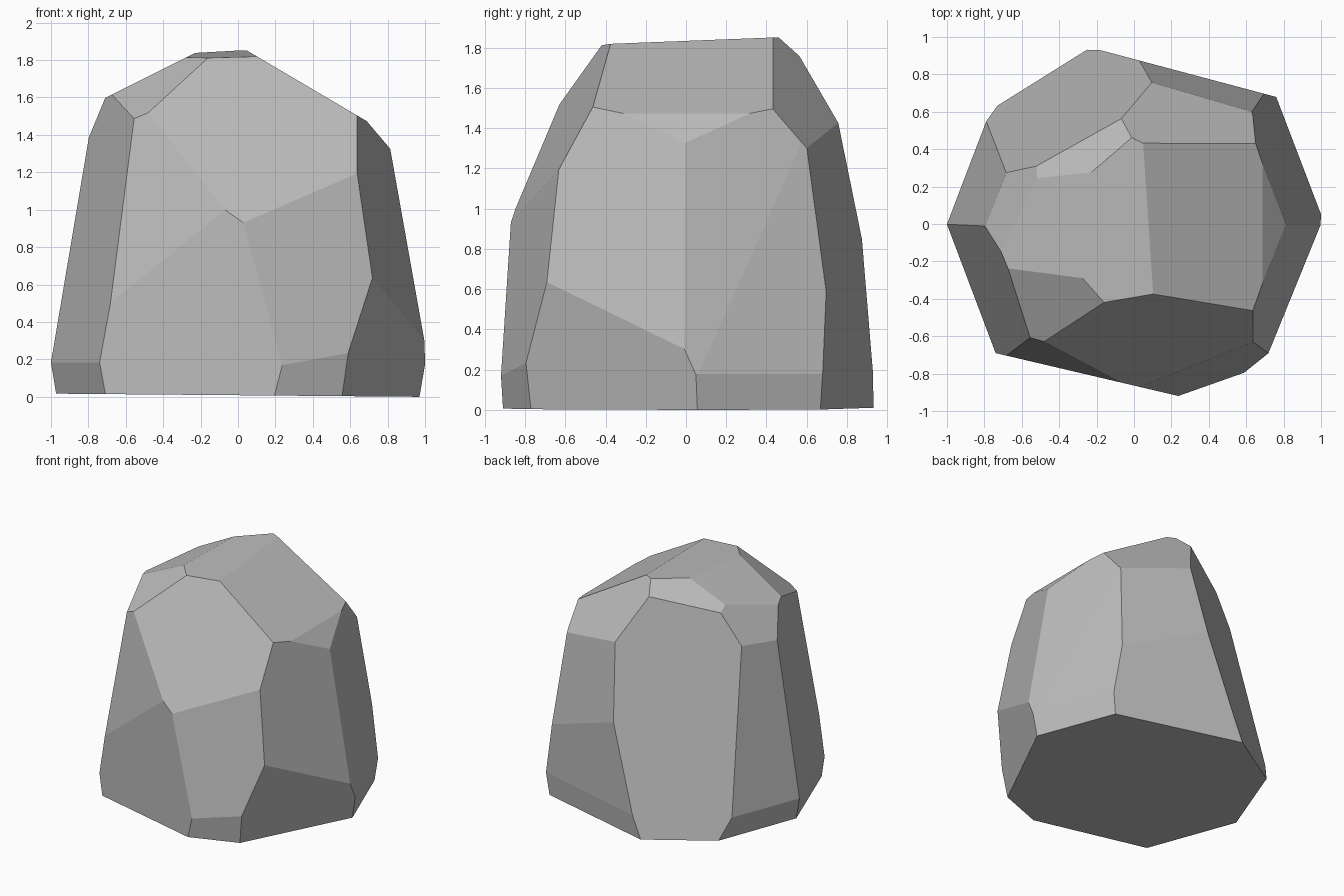
import bpy
import bmesh
from math import radians, sin, cos
from mathutils import Vector

default_cube = bpy.data.objects.get("Cube")
if default_cube:
    bpy.data.objects.remove(default_cube, do_unlink=True)

# Each cut: heading of the face, upward tilt (degrees), distance from origin
FOOT_CUTS = [
    (20.9, -8.3, .917), (75.1, -5.4, .831), (159.1, -8.8, .895),
    (200.7, -8.8, .897), (-69.1, -8.5, .908), (-26.6, -9.8, .83),
    (180, -89.5, -.008),
]
WALL_CUTS = [
    (20.9, 7.6, .968), (17, 9.6, .987), (75.1, 0, .852), (71.7, 8.9, .96),
    (121.9, 13.2, .902), (159.1, 9.1, .951), (200.7, 8.8, .953),
    (250.7, 7.7, .949), (256.8, 0, .841), (-72, 8.3, .962), (-17.7, 9.7, .989),
]
CROWN_CUTS = [
    (-81.2, 28.3, 1.202), (222.9, 52.1, 1.677), (180, 63.4, 1.746),
    (161.6, 31, 1.36), (133.5, 50.7, 1.649), (64.2, 36.4, 1.428),
    (0, 59.5, 1.619), (0, 40.3, 1.478), (243, 87.4, 1.83),
]


def make_material(name, color):
    material = bpy.data.materials.new(name)
    material.use_nodes = True
    material.diffuse_color = color
    shader = next(n for n in material.node_tree.nodes if n.type == 'BSDF_PRINCIPLED')
    shader.inputs["Base Color"].default_value = color
    return material


def chisel(bm, heading, tilt, distance):
    """Slice away everything beyond one plane and cap the opening."""
    heading, tilt = radians(heading), radians(tilt)
    normal = Vector((cos(tilt) * cos(heading), cos(tilt) * sin(heading), sin(tilt)))
    geometry = bm.verts[:] + bm.edges[:] + bm.faces[:]
    bmesh.ops.bisect_plane(bm, geom=geometry, dist=1e-5, plane_co=normal * distance,
                           plane_no=normal, clear_outer=True)
    rim = [edge for edge in bm.edges if edge.is_boundary]
    if rim:
        bmesh.ops.holes_fill(bm, edges=rim, sides=0)


# Boulder chiselled out of a solid block
bm = bmesh.new()
bmesh.ops.create_cube(bm, size=6)
for cut in WALL_CUTS + FOOT_CUTS + CROWN_CUTS:
    chisel(bm, *cut)
bmesh.ops.recalc_face_normals(bm, faces=bm.faces[:])

mesh = bpy.data.meshes.new("boulder")
bm.to_mesh(mesh)
bm.free()
mesh.materials.append(make_material("stone grey", (.5, .5, .5, 1)))
boulder = bpy.data.objects.new("boulder", mesh)
bpy.context.collection.objects.link(boulder)
